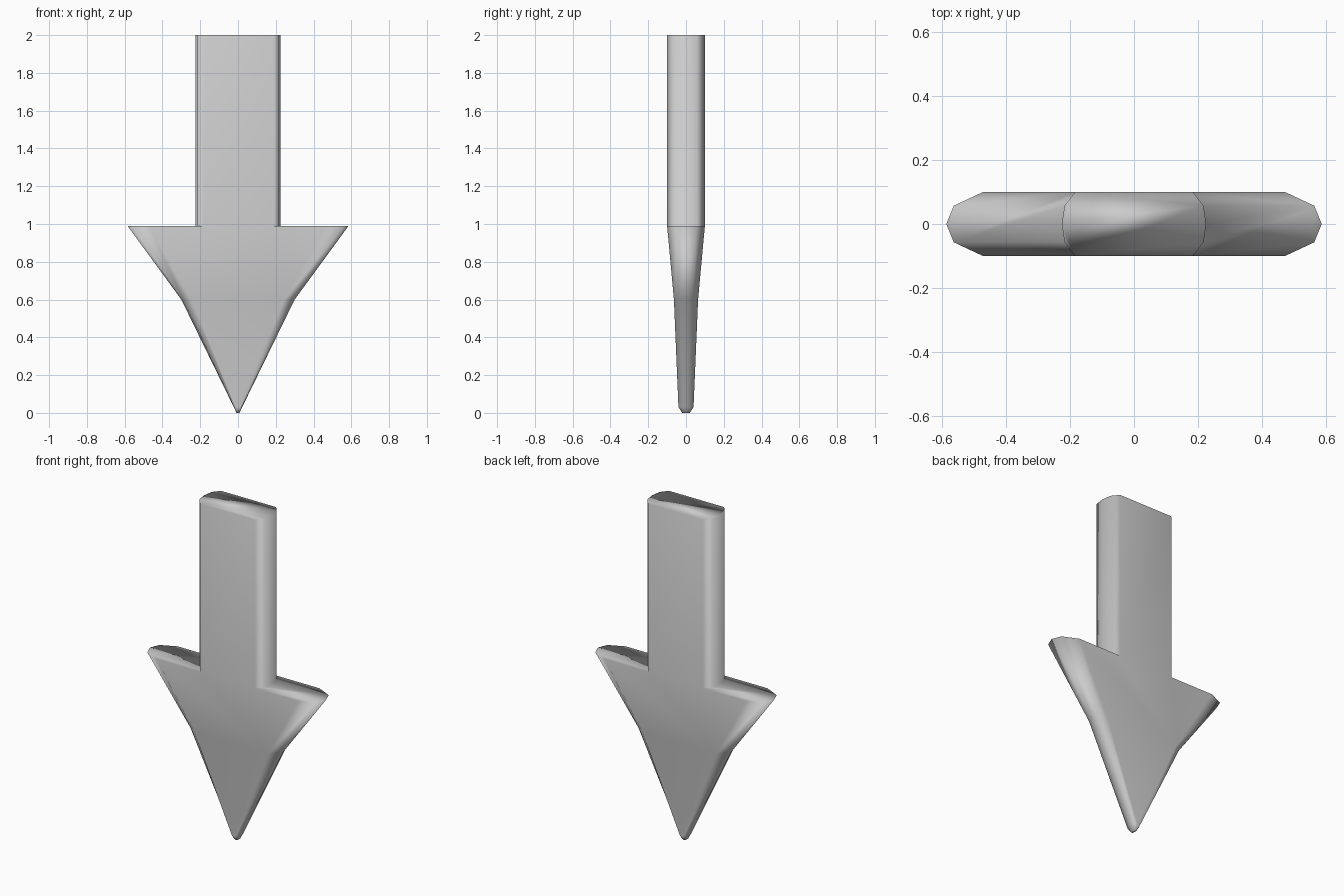
import bpy, bmesh

if "Cube" in bpy.data.objects:
    bpy.data.objects.remove(bpy.data.objects["Cube"])


def ring(bm, z, w, inset, d):
    """Ten-sided section with chamfered left and right edges."""
    side = [(w - inset, -d), (w - 0.2 * inset, -0.57 * d), (w, 0),
            (w - 0.2 * inset, 0.57 * d), (w - inset, d)]
    points = side + [(-x, y) for x, y in reversed(side)]
    return [bm.verts.new((x, y, z)) for x, y in points]


def loft(bm, low, high, inner=None):
    """Join two sections; inner adds the shaft corners to the front and back."""
    for i in range(10):
        j = (i + 1) % 10
        extra = [inner[j], inner[i]] if inner and i in (4, 9) else []
        bm.faces.new([low[i], low[j], high[j]] + extra + [high[i]])


bm = bmesh.new()
# Sections: height, half width, corner inset, half depth
tip = ring(bm, 0.0, 0.008, 0.004, 0.02)
point = ring(bm, 0.03, 0.022, 0.01, 0.04)
waist = ring(bm, 0.60, 0.30, 0.055, 0.064)
barb = ring(bm, 0.99, 0.585, 0.115, 0.10)
neck = ring(bm, 0.99, 0.225, 0.042, 0.10)
top = ring(bm, 2.0, 0.225, 0.042, 0.10)

# Head
bm.faces.new(reversed(tip))
loft(bm, tip, point)
loft(bm, point, waist)
loft(bm, waist, barb, neck)
# Ledges on the right and left of the shaft
for s in (slice(0, 5), slice(5, 10)):
    bm.faces.new(barb[s] + neck[s][::-1])
# Shaft
loft(bm, neck, top)
bm.faces.new(top)

mesh = bpy.data.meshes.new("arrow")
bm.to_mesh(mesh)
bm.free()
mesh.shade_smooth()
arrow = bpy.data.objects.new("arrow", mesh)
bpy.context.collection.objects.link(arrow)

# Large flat faces keep their shading, edges blend softly
soft = arrow.modifiers.new("weighted_normals", 'WEIGHTED_NORMAL')
soft.mode = 'FACE_AREA'
